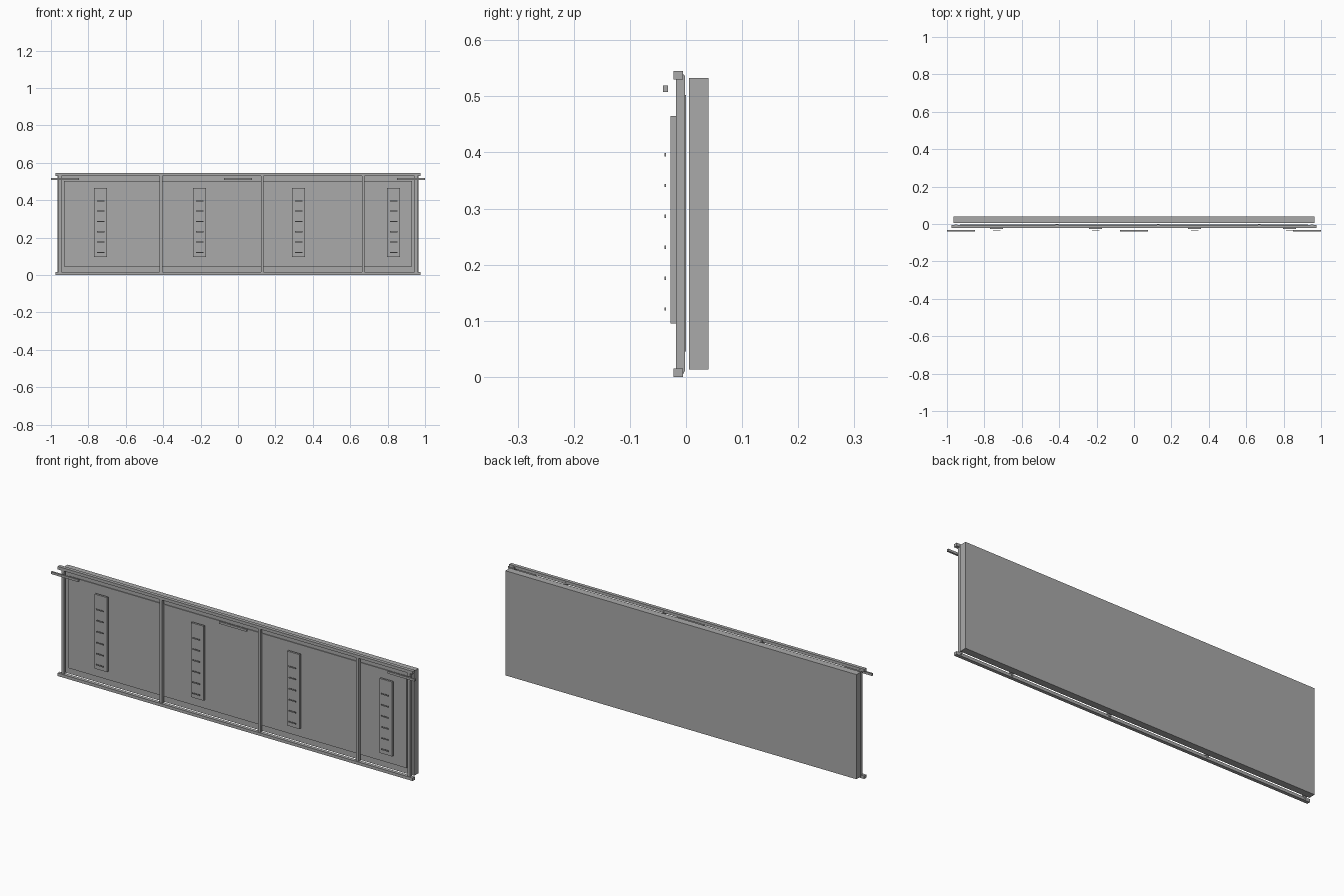
import bpy

if "Cube" in bpy.data.objects:
    bpy.data.objects.remove(bpy.data.objects["Cube"])

# single painted-metal colour
grey = bpy.data.materials.new("mid_grey")
grey.diffuse_color = (0.4, 0.4, 0.4, 1)
grey.use_nodes = True
grey.node_tree.nodes["Principled BSDF"].inputs["Base Color"].default_value = grey.diffuse_color


def box(name, x, y, z):
    """Box from (min, max) pairs on each axis."""
    bpy.ops.mesh.primitive_cube_add(
        size=1, location=[(a + b) / 2 for a, b in (x, y, z)])
    ob = bpy.context.object
    ob.name = name
    ob.scale = [b - a for a, b in (x, y, z)]
    bpy.ops.object.transform_apply(location=False, rotation=False, scale=True)
    ob.data.materials.append(grey)
    return ob


# back slab and thin front sheet
box("wall_slab", (-0.965, 0.965), (0.005, 0.04), (0.013, 0.533))
box("thin_sheet", (-0.93, 0.93), (-0.004, 0.0), (0.045, 0.502))

# horizontal rails
box("bottom_rail", (-0.976, 0.976), (-0.022, -0.005), (0.0, 0.015))
box("top_rail", (-0.976, 0.976), (-0.022, -0.005), (0.53, 0.545))

# vertical posts, each with a thin backing strip
for i, x in enumerate((-0.952, -0.412, 0.129, 0.669, 0.952)):
    box(f"post_{i}", (x - 0.007, x + 0.007), (-0.018, -0.004), (0.006, 0.539))
    box(f"post_backing_{i}", (x - 0.005, x + 0.005), (-0.004, -0.002), (0.01, 0.537))

# vent plates with six slats each
for i, x in enumerate((-0.735, -0.205, 0.324, 0.832)):
    box(f"vent_plate_{i}", (x - 0.035, x + 0.035), (-0.028, -0.018), (0.095, 0.465))
    for j in range(6):
        z = 0.121 + 0.055 * j
        box(f"vent_slat_{i}_{j}", (x - 0.02, x + 0.02), (-0.038, -0.036),
            (z - 0.003, z + 0.003))

# short bars near the top edge
for i, x in enumerate((-0.925, 0.0, 0.925)):
    box(f"short_bar_{i}", (x - 0.075, x + 0.075), (-0.041, -0.032), (0.508, 0.519))
